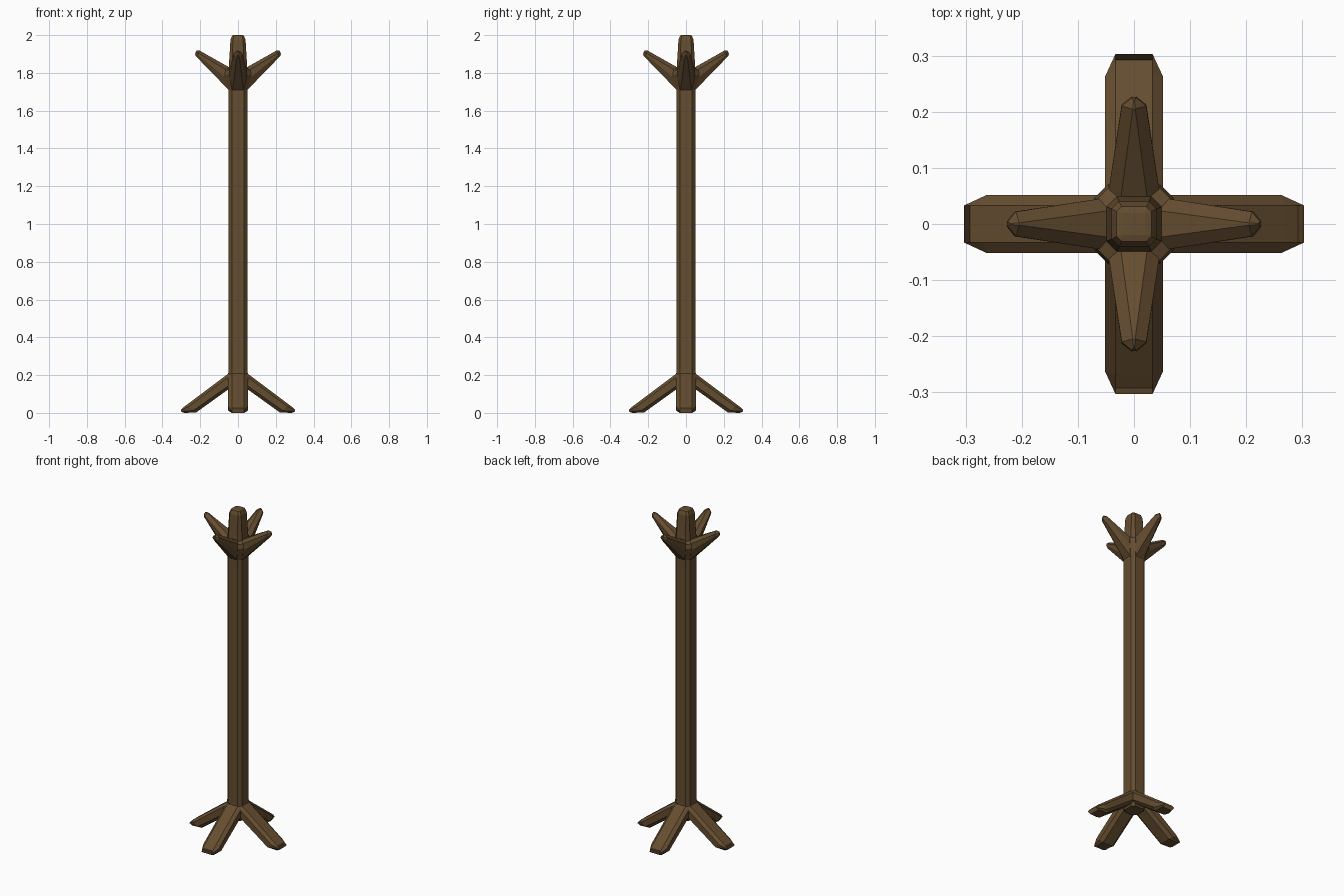
import bpy, bmesh, math
from mathutils import Matrix

if "Cube" in bpy.data.objects:
    bpy.data.objects.remove(bpy.data.objects["Cube"])

wood = bpy.data.materials.new("dark_wood")
wood.diffuse_color = (0.13, 0.075, 0.03, 1)
wood.use_nodes = True
wood.node_tree.nodes["Principled BSDF"].inputs["Base Color"].default_value = wood.diffuse_color


def loft(name, rings, turn=0.0):
    """Skin matching rings of points, cap both ends, and turn about z."""
    bm = bmesh.new()
    vs = [[bm.verts.new(p) for p in ring] for ring in rings]
    n = len(rings[0])
    for a, b in zip(vs, vs[1:]):
        for i in range(n):
            j = (i + 1) % n
            bm.faces.new((a[i], a[j], b[j], b[i]))
    bm.faces.new(vs[0][::-1])
    bm.faces.new(vs[-1])
    bmesh.ops.remove_doubles(bm, verts=bm.verts, dist=1e-5)
    bmesh.ops.recalc_face_normals(bm, faces=bm.faces)
    bm.transform(Matrix.Rotation(turn, 4, 'Z'))
    me = bpy.data.meshes.new(name)
    bm.to_mesh(me)
    bm.free()
    me.materials.append(wood)
    ob = bpy.data.objects.new(name, me)
    bpy.context.collection.objects.link(ob)
    return ob


def chamfered_square(h, c, z):
    """Square of half width h with corners cut back to half length c."""
    return [(h, -c, z), (h, c, z), (c, h, z), (-c, h, z),
            (-h, c, z), (-h, -c, z), (-c, -h, z), (c, -h, z)]


def arm_ring(top, upper, lower, bottom):
    """Eight-sided section from four (x, half width, z) points."""
    half = [top, upper, lower, bottom]
    return ([(x, w, z) for x, w, z in half] +
            [(x, -w, z) for x, w, z in reversed(half)])


# Pole with collar at the top and a little flare where the legs join
loft("pole", [chamfered_square(*r) for r in [
    (0.045, 0.028, 0.115), (0.052, 0.033, 0.135), (0.052, 0.033, 0.19),
    (0.050, 0.032, 0.225), (0.050, 0.032, 1.71),
    (0.070, 0.047, 1.79), (0.066, 0.044, 1.815), (0.048, 0.030, 1.825)]])

# Finial
loft("finial", [chamfered_square(*r) for r in [
    (0.050, 0.031, 1.81), (0.040, 0.027, 1.975),
    (0.031, 0.022, 1.997), (0.020, 0.019, 2.0)]])

# Four splayed legs
leg = [
    arm_ring((0.02, 0.033, 0.231), (0.02, 0.052, 0.212),
             (0.02, 0.052, 0.165), (0.02, 0.033, 0.147)),
    arm_ring((0.27, 0.033, 0.044), (0.262, 0.052, 0.033),
             (0.237, 0.052, 0.012), (0.222, 0.033, 0.002)),
    arm_ring((0.292, 0.033, 0.027), (0.303, 0.033, 0.014),
             (0.303, 0.033, 0.008), (0.285, 0.033, 0.0)),
]

# Four tapered hooks
hook = [
    arm_ring((0.035, 0.025, 1.823), (0.035, 0.049, 1.80),
             (0.035, 0.049, 1.75), (0.035, 0.030, 1.695)),
    arm_ring((0.205, 0.002, 1.919), (0.210, 0.022, 1.905),
             (0.213, 0.022, 1.895), (0.215, 0.008, 1.880)),
    arm_ring((0.220, 0.001, 1.918), (0.225, 0.004, 1.908),
             (0.227, 0.004, 1.900), (0.225, 0.002, 1.890)),
]

for side, turn in (("right", 0), ("back", 90), ("left", 180), ("front", 270)):
    loft(side + "_leg", leg, math.radians(turn))
    loft(side + "_hook", hook, math.radians(turn))
